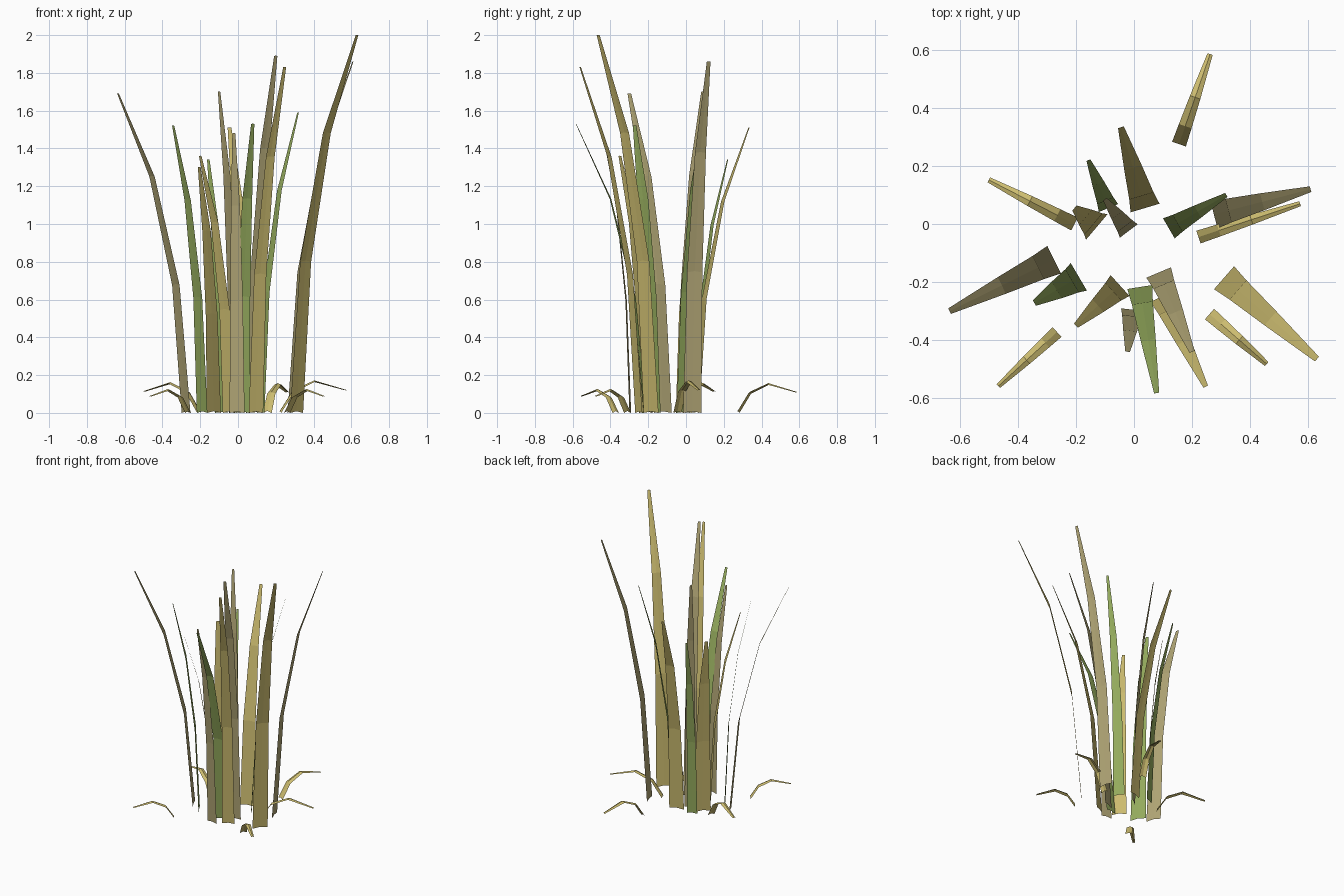
import bpy
import bmesh
from mathutils import Vector

cube = bpy.data.objects.get("Cube")
if cube:
    bpy.data.objects.remove(cube, do_unlink=True)


def material(name, rgb):
    mat = bpy.data.materials.new(name)
    mat.use_nodes = True
    mat.diffuse_color = (*rgb, 1)
    mat.node_tree.nodes["Principled BSDF"].inputs["Base Color"].default_value = (*rgb, 1)
    return mat


green = material("leaf_green", (0.30, 0.41, 0.11))
straw = material("straw_yellow", (0.60, 0.50, 0.16))
tan = material("dull_tan", (0.44, 0.38, 0.18))

# Rings along a blade: (share of reach, share of height, share of width)
UPRIGHT = [(0, 0, 1), (0.15, 0.40, 0.84), (0.50, 0.74, 0.60), (1, 1, 0.20)]
FALLEN = [(0, 0, 1), (0.20, 0.68, 0.92), (0.52, 1, 0.75), (1, 0.72, 0.38)]


def blade(name, base, tip, height, width, mat, rings, fold):
    """A thin ribbon, bent outwards, with a low ridge along its middle."""
    base, tip = Vector((*base, 0)), Vector((*tip, 0))
    reach = tip - base
    side = reach.cross(Vector((0, 0, 1))).normalized()
    bm = bmesh.new()
    rows = []
    for out, up, wide in rings:
        centre = base + reach * out + Vector((0, 0, height * up))
        half = side * (width * wide / 2)
        ridge = Vector((0, 0, fold * width * wide))
        rows.append([bm.verts.new(p) for p in (centre - half, centre + ridge, centre + half)])
    for low, high in zip(rows, rows[1:]):
        for i in range(2):
            bm.faces.new((low[i], low[i + 1], high[i + 1], high[i]))
    mesh = bpy.data.meshes.new(name)
    bm.to_mesh(mesh)
    bm.free()
    mesh.materials.append(mat)
    bpy.context.collection.objects.link(bpy.data.objects.new(name, mesh))


# Upright blades: base, tip, height, width, colour
upright = [
    ((-0.275, -0.123), (-0.635, -0.30), 1.69, 0.106, tan),
    ((0.31, -0.185), (0.63, -0.465), 2.0, 0.105, straw),
    ((0.275, 0.033), (0.608, 0.12), 1.86, 0.10, tan),
    ((0.038, 0.055), (-0.045, 0.333), 1.51, 0.104, straw),
    ((-0.088, 0.055), (-0.157, 0.22), 1.34, 0.072, green),
    ((0.12, -0.015), (0.318, 0.10), 1.59, 0.08, green),
    ((-0.128, -0.01), (-0.205, 0.055), 1.30, 0.115, straw),
    ((-0.018, -0.024), (-0.10, 0.085), 1.70, 0.077, tan),
    ((-0.048, -0.212), (-0.20, -0.35), 1.36, 0.097, straw),
    ((-0.19, -0.182), (-0.343, -0.272), 1.52, 0.11, green),
    ((-0.005, -0.295), (-0.022, -0.44), 1.48, 0.08, tan),
    ((0.02, -0.217), (0.078, -0.582), 1.53, 0.087, green),
    ((0.085, -0.167), (0.20, -0.44), 1.89, 0.092, tan),
    ((0.095, -0.25), (0.247, -0.56), 1.83, 0.085, straw),
]
for n, spec in enumerate(upright, 1):
    blade(f"upright_blade_{n}", *spec, UPRIGHT, 0.08)

# Short dry blades drooping around the clump
fallen = [
    ((0.155, 0.275), (0.262, 0.585), 0.15, 0.05),
    ((-0.205, 0), (-0.50, 0.152), 0.155, 0.05),
    ((-0.265, -0.372), (-0.467, -0.558), 0.12, 0.045),
    ((0.26, -0.31), (0.457, -0.482), 0.12, 0.048),
    ((0.222, -0.045), (0.572, 0.07), 0.165, 0.046),
]
for n, spec in enumerate(fallen, 1):
    blade(f"fallen_blade_{n}", *spec, straw, FALLEN, 0.2)
